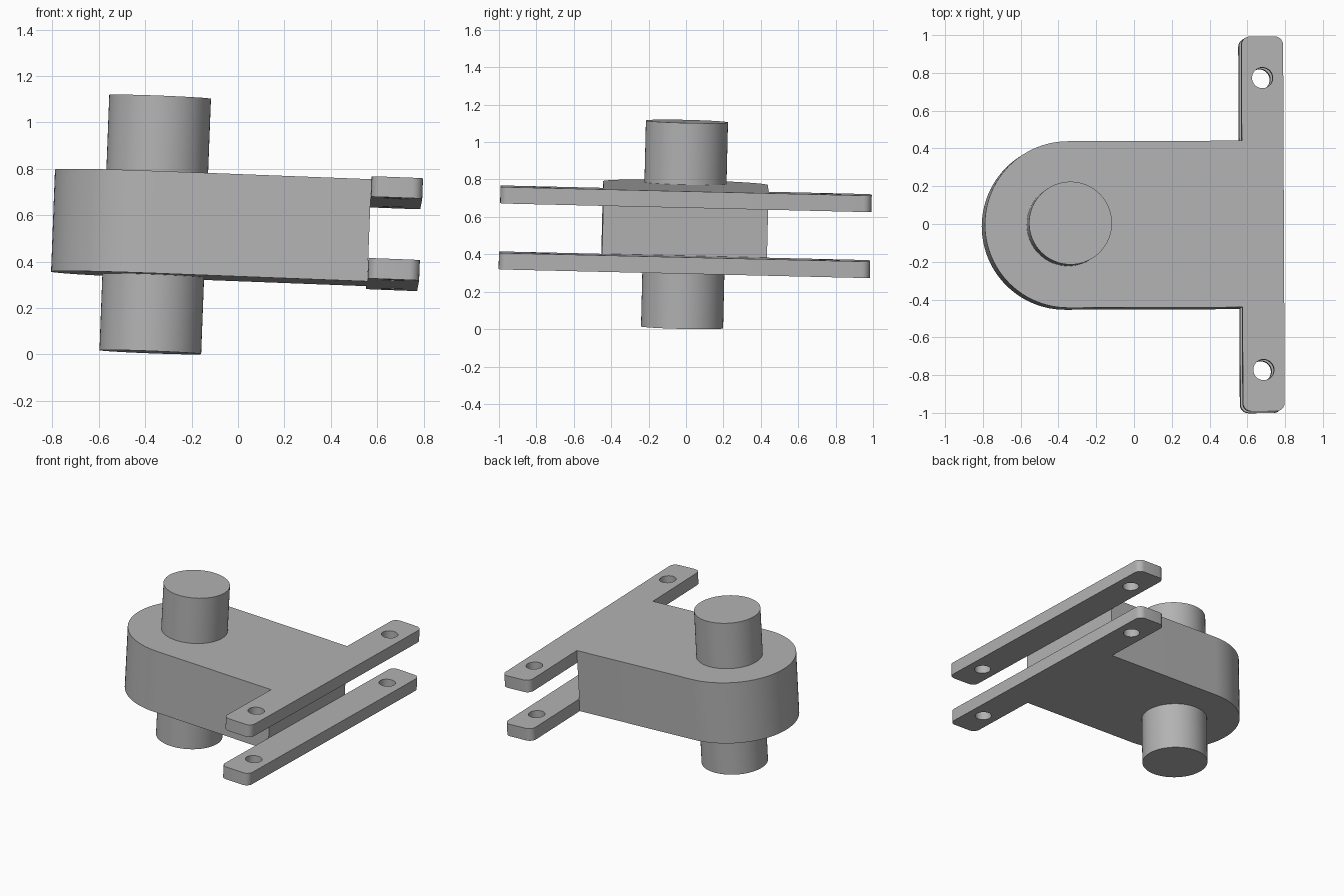
import bpy, bmesh, math
from mathutils import Matrix, Vector, Euler

if "Cube" in bpy.data.objects:
    bpy.data.objects.remove(bpy.data.objects["Cube"], do_unlink=True)

# Main dimensions, measured from the pin axis
R = 0.441            # rounded end radius
T = 0.441            # overall thickness
BAR_IN, BAR_OUT = 0.922, 1.143
BAR_HALF = 0.9925
BAR_T = 0.088
FILLET = 0.045
PIN_R, PIN_H = 0.2195, 1.102
HOLE_R, HOLE_Y = 0.055, 0.773

# Slight lean of the whole part
POSE = Matrix.Translation((-0.357, -0.008, 0.56)) @ Euler(
    (math.radians(-1.35), math.radians(2.2), math.radians(0.2))).to_matrix().to_4x4()

grey = bpy.data.materials.new("plain grey")
grey.use_nodes = True
colour = (0.45, 0.45, 0.45, 1)
grey.diffuse_color = colour
grey.node_tree.nodes["Principled BSDF"].inputs["Base Color"].default_value = colour


def arc(cx, cy, r, start, end, n):
    angles = [math.radians(start + (end - start) * i / n) for i in range(n + 1)]
    return [(cx + r * math.cos(a), cy + r * math.sin(a)) for a in angles]


def prism(name, outline, height):
    """Extrude a flat outline, centred on local z = 0."""
    bm = bmesh.new()
    face = bm.faces.new([bm.verts.new((x, y, -height / 2)) for x, y in outline])
    top = bmesh.ops.extrude_face_region(bm, geom=[face])["geom"]
    bmesh.ops.translate(bm, vec=(0, 0, height),
                        verts=[v for v in top if isinstance(v, bmesh.types.BMVert)])
    bmesh.ops.recalc_face_normals(bm, faces=bm.faces)
    mesh = bpy.data.meshes.new(name)
    bm.to_mesh(mesh)
    bm.free()
    mesh.materials.append(grey)
    obj = bpy.data.objects.new(name, mesh)
    bpy.context.collection.objects.link(obj)
    obj.matrix_world = POSE
    return obj


def select(obj):
    bpy.ops.object.select_all(action="DESELECT")
    obj.select_set(True)
    bpy.context.view_layer.objects.active = obj


def cut(target, cutter):
    cutter.hide_render = True
    mod = target.modifiers.new("cut", "BOOLEAN")
    mod.operation, mod.solver, mod.object = "DIFFERENCE", "EXACT", cutter
    select(target)
    bpy.ops.object.modifier_apply(modifier=mod.name)
    bpy.data.objects.remove(cutter, do_unlink=True)


# T-shaped arm: round end, straight sides, crossbar with rounded corners
lo, hi, end = BAR_IN + FILLET, BAR_OUT - FILLET, BAR_HALF - FILLET
outline = arc(0, 0, R, 90, 270, 48)
outline += [(BAR_IN, -R)]
outline += arc(lo, -end, FILLET, 180, 270, 6) + arc(hi, -end, FILLET, 270, 360, 6)
outline += arc(hi, end, FILLET, 0, 90, 6) + arc(lo, end, FILLET, 90, 180, 6)
outline += [(BAR_IN, R)]
arm = prism("forked_arm", outline, T)

# Slot that splits the crossbar into an upper and a lower bar
slot = [(BAR_IN, -1.2), (1.4, -1.2), (1.4, 1.2), (BAR_IN, 1.2)]
cut(arm, prism("slot_cutter", slot, T - 2 * BAR_T))

# Bolt holes at both ends of the bars
for side in (-1, 1):
    hole = arc((BAR_IN + BAR_OUT) / 2, side * HOLE_Y, HOLE_R, 0, 360, 32)[:-1]
    cut(arm, prism("hole_cutter", hole, 1))

# Pivot pin through the round end
pin = prism("pivot_pin", arc(0, 0, PIN_R, 0, 360, 64)[:-1], PIN_H)

for obj in (arm, pin):
    select(obj)
    bpy.ops.object.shade_smooth_by_angle(angle=math.radians(30))
